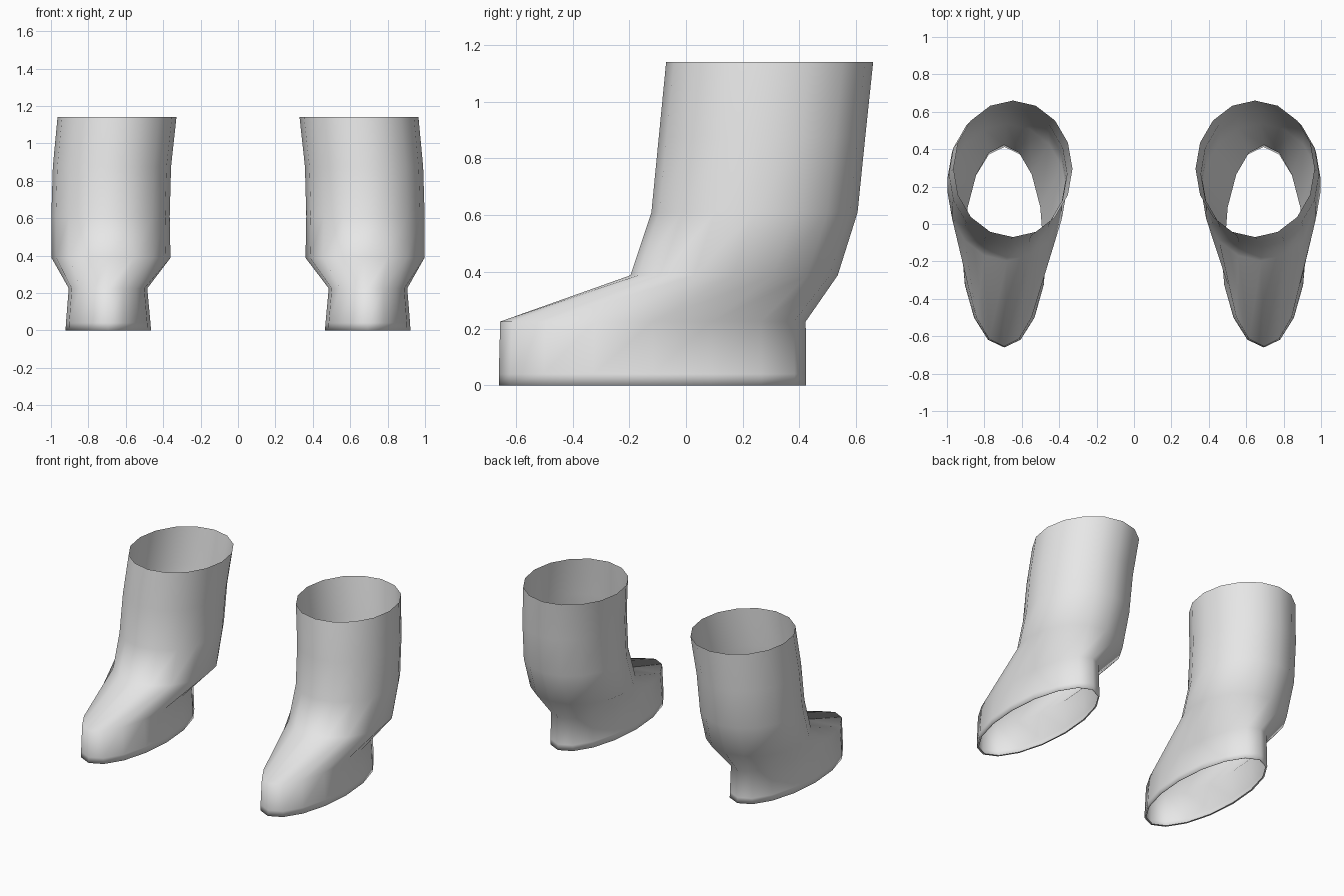
import bpy, bmesh, math

if "Cube" in bpy.data.objects:
    bpy.data.objects.remove(bpy.data.objects["Cube"])

SIDES = 16

leather = bpy.data.materials.new("light_grey")
leather.diffuse_color = (0.8, 0.8, 0.8, 1)
leather.use_nodes = True
leather.node_tree.nodes["Principled BSDF"].inputs["Base Color"].default_value = leather.diffuse_color

# Boot cross-sections from sole to cuff: x min, x max, y min, y max, z
# (the first ring is a narrow lip turned under the sole)
RINGS = [
    (-0.910, -0.475, -0.645, 0.412, 0.000),
    (-0.922, -0.465, -0.660, 0.424, 0.000),
    (-0.920, -0.468, -0.660, 0.424, 0.040),
    (-0.905, -0.485, -0.655, 0.422, 0.225),
    (-0.997, -0.361, -0.196, 0.535, 0.388),
    (-0.998, -0.365, -0.122, 0.605, 0.610),
    (-0.990, -0.358, -0.096, 0.632, 0.875),
    (-0.965, -0.329, -0.070, 0.660, 1.140),
]


def make_boot(name, side):
    """Loft the elliptical sections into an open tube; side mirrors it in x."""
    bm = bmesh.new()
    loops = []
    for x0, x1, y0, y1, z in RINGS:
        cx, cy, rx, ry = (x0 + x1) / 2, (y0 + y1) / 2, (x1 - x0) / 2, (y1 - y0) / 2
        loop = []
        for i in range(SIDES):
            a = math.tau * i / SIDES
            loop.append(bm.verts.new((side * (cx + rx * math.cos(a)),
                                      cy + ry * math.sin(a), z)))
        loops.append(loop)
    for low, high in zip(loops, loops[1:]):
        for i in range(SIDES):
            j = (i + 1) % SIDES
            quad = (low[i], low[j], high[j], high[i])
            face = bm.faces.new(quad if side > 0 else quad[::-1])
            face.smooth = True
    mesh = bpy.data.meshes.new(name)
    bm.to_mesh(mesh)
    bm.free()
    mesh.materials.append(leather)
    boot = bpy.data.objects.new(name, mesh)
    bpy.context.collection.objects.link(boot)
    return boot


make_boot("left_boot", 1)
make_boot("right_boot", -1)
